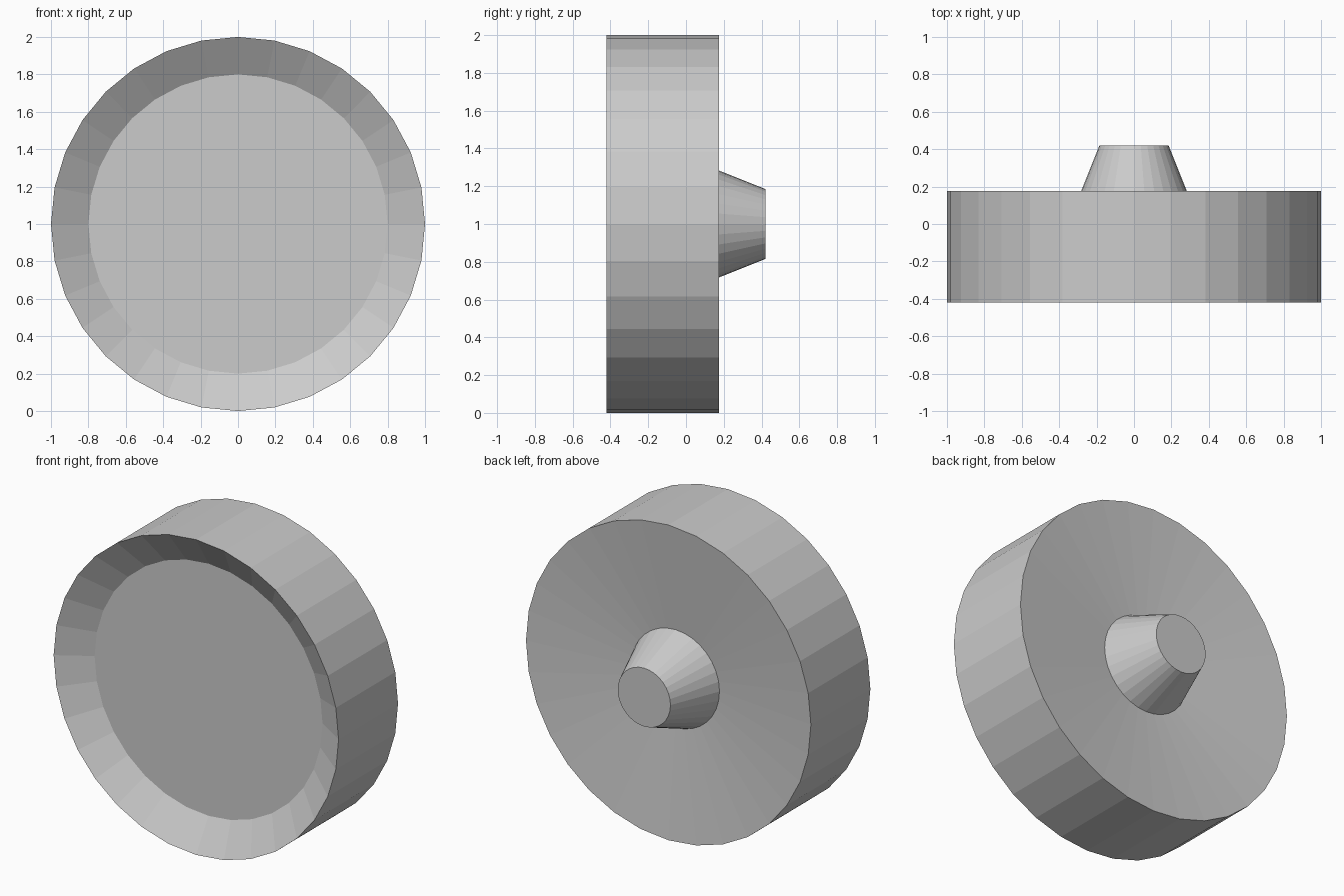
import bpy, bmesh
from math import sin, cos, pi

if "Cube" in bpy.data.objects:
    bpy.data.objects.remove(bpy.data.objects["Cube"])

SIDES = 32

# Profile of (radius, y) from the front recess floor, round the rim, to the hub tip
PROFILE = [
    (0.80, -0.295),   # recess floor edge
    (1.00, -0.42),    # front rim
    (1.00, 0.176),    # back rim
    (0.31, 0.107),    # dished back meets hub
    (0.185, 0.42),    # hub tip
]


def lathe(name, profile, centre_z):
    """Turn a profile around the y axis and cap both ends."""
    bm = bmesh.new()
    rings = []
    for r, y in profile:
        rings.append([bm.verts.new((r * sin(2 * pi * i / SIDES), y,
                                    centre_z + r * cos(2 * pi * i / SIDES)))
                      for i in range(SIDES)])
    for a, b in zip(rings, rings[1:]):
        for i in range(SIDES):
            j = (i + 1) % SIDES
            bm.faces.new((a[i], a[j], b[j], b[i]))
    bm.faces.new(rings[0])
    bm.faces.new(rings[-1])
    bmesh.ops.recalc_face_normals(bm, faces=bm.faces)
    mesh = bpy.data.meshes.new(name)
    bm.to_mesh(mesh)
    bm.free()
    obj = bpy.data.objects.new(name, mesh)
    bpy.context.collection.objects.link(obj)
    return obj


# Round knob with recessed front, dished back and tapered hub
lathe("round_knob", PROFILE, 1.0)
